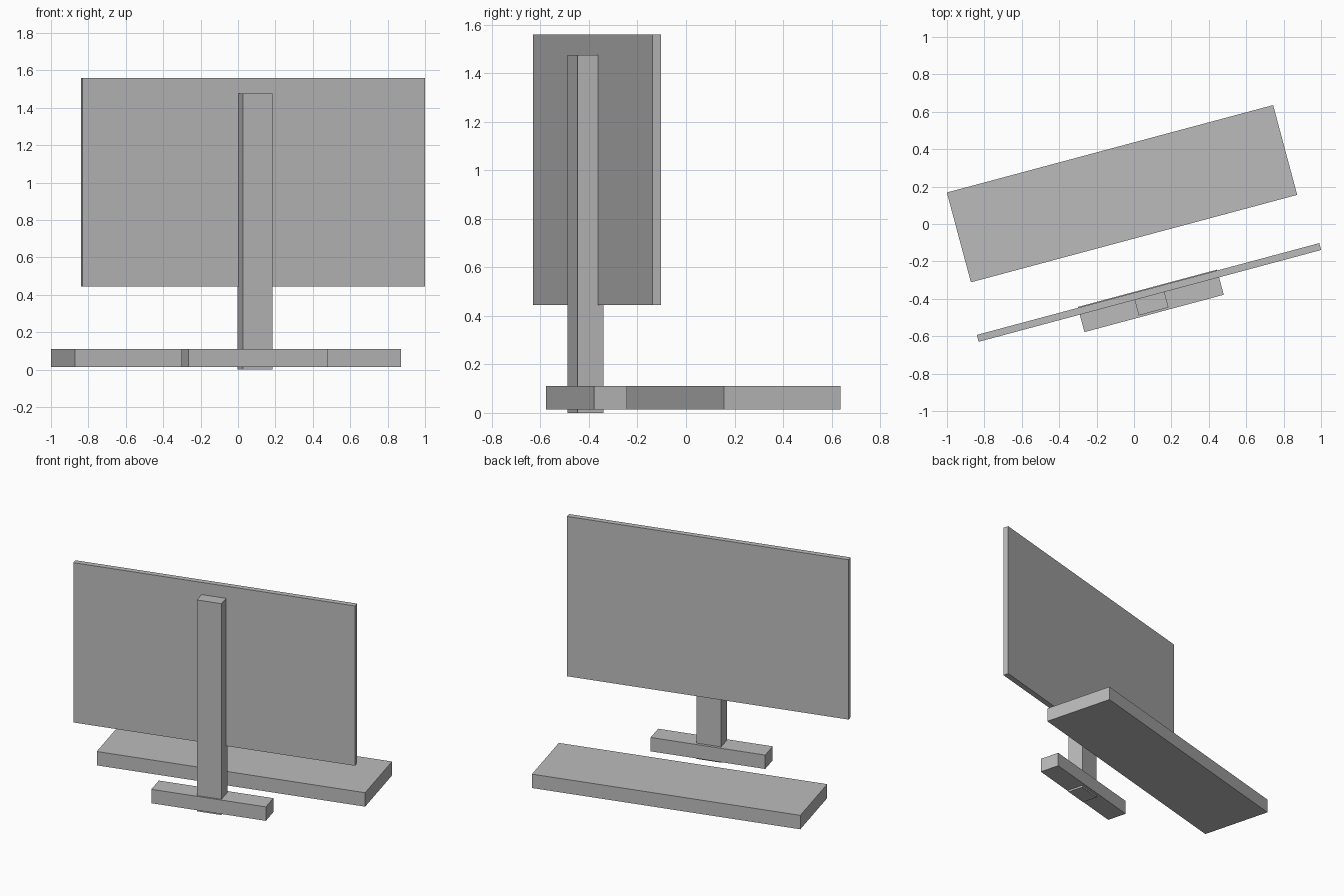
import bpy
import math
from mathutils import Matrix, Vector

if "Cube" in bpy.data.objects:
    bpy.data.objects.remove(bpy.data.objects["Cube"])

grey = bpy.data.materials.new("plain grey")
grey.diffuse_color = (0.5, 0.5, 0.5, 1)
grey.use_nodes = True
grey.node_tree.nodes["Principled BSDF"].inputs["Base Color"].default_value = grey.diffuse_color

ANGLE = math.radians(15)  # the whole desk set is turned by this much


def box(name, centre, width, depth, z_low, z_high):
    """Box turned about z, standing between two heights."""
    bpy.ops.mesh.primitive_cube_add(size=1)
    ob = bpy.context.object
    ob.name = name
    size = (width, depth, z_high - z_low, 1)
    ob.data.transform(Matrix.Diagonal(Vector(size)))
    ob.location = (centre[0], centre[1], (z_low + z_high) / 2)
    ob.rotation_euler.z = ANGLE
    ob.data.materials.append(grey)
    return ob


# Thin display panel
box("screen", (0.08, -0.366), 1.896, 0.038, 0.445, 1.56)
# Upright behind the panel, reaching through the foot to the ground
box("stand_post", (0.091, -0.415), 0.165, 0.109, 0.0, 1.475)
# Foot of the stand
box("stand_foot", (0.0895, -0.411), 0.771, 0.139, 0.013, 0.11)
# Keyboard slab on the viewer's side
box("keyboard", (-0.064, 0.162), 1.806, 0.497, 0.013, 0.11)
